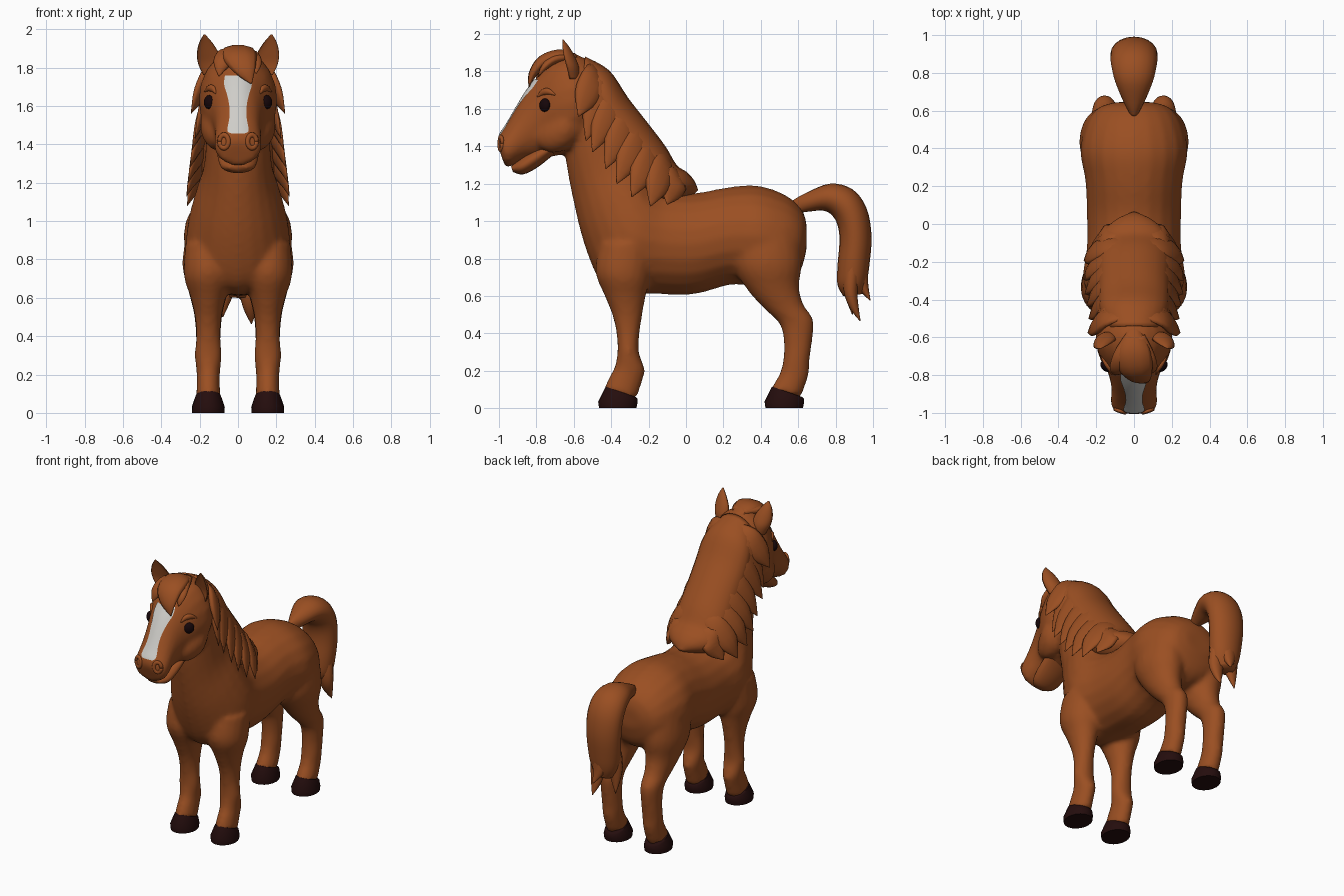
import bpy, bmesh, math
from mathutils import Vector, Matrix
from mathutils.bvhtree import BVHTree

cube = bpy.data.objects.get("Cube")
if cube:
    bpy.data.objects.remove(cube, do_unlink=True)


def material(name, rgb):
    mat = bpy.data.materials.new(name)
    mat.use_nodes = True
    mat.diffuse_color = (*rgb, 1)
    mat.node_tree.nodes["Principled BSDF"].inputs["Base Color"].default_value = (*rgb, 1)
    return mat


BROWN = material("chestnut brown", (.325, .078, .016))
DARK = material("dark hoof", (.018, .004, .004))
BLACK = material("eye black", (.008, .002, .003))
WHITE = material("blaze white", (.62, .61, .58))


def spline(rows, steps=4):
    """Smooth curve through rows of numbers."""
    pad = [rows[0], *rows, rows[-1]]
    out = []
    for four in zip(pad, pad[1:], pad[2:], pad[3:]):
        for k in range(steps):
            t = k / steps
            out.append([q + .5 * t * (r - p + t * (2*p - 5*q + 4*r - s + t * (3*(q - r) + s - p)))
                        for p, q, r, s in zip(*four)])
    return out + [list(rows[-1])]


def loft(bm, rings, sides=20, hollow=1):
    """Skin elliptical rings given as centre, side axis, depth axis."""
    loops = []
    for c, u, v in rings:
        loop = []
        for k in range(sides):
            a = math.tau * k / sides
            depth = math.sin(a)
            loop.append(bm.verts.new(c + u * math.cos(a) + v * (depth if depth > 0 else depth * hollow)))
        loops.append(loop)
    for a, b in zip(loops, loops[1:]):
        for k in range(sides):
            j = (k + 1) % sides
            bm.faces.new((a[k], a[j], b[j], b[k]))
    bm.faces.new(loops[0])
    bm.faces.new(loops[-1])
    bmesh.ops.recalc_face_normals(bm, faces=bm.faces)


def limb(bm, rows, x=0, steps=4):
    """Skin rows of y, z of one edge, y, z of the other edge, half width."""
    rings = []
    for y1, z1, y2, z2, w in spline(rows, steps):
        a, b = Vector((x, y1, z1)), Vector((x, y2, z2))
        rings.append(((a + b) / 2, Vector((max(w, .003), 0, 0)), (a - b) / 2))
    loft(bm, rings)


def lock(bm, rows, across, thick=.35):
    """Flat tapering strand through rows of x, y, z, half width."""
    pts = spline(rows)
    rings = []
    for k, p in enumerate(pts):
        before, after = pts[max(k - 1, 0)], pts[min(k + 1, len(pts) - 1)]
        along = (Vector(after[:3]) - Vector(before[:3])).normalized()
        normal = along.cross(Vector(across)).normalized()
        w = max(p[3], .003)
        rings.append((Vector(p[:3]), normal.cross(along) * w, normal * w * thick))
    loft(bm, rings, 10)


def finish(bm, name, mat, mirror=False):
    mesh = bpy.data.meshes.new(name)
    for f in bm.faces:
        f.smooth = True
    bm.to_mesh(mesh)
    bm.free()
    mesh.materials.append(mat)
    obj = bpy.data.objects.new(name, mesh)
    bpy.context.collection.objects.link(obj)
    if mirror:
        obj.modifiers.new("mirror", "MIRROR").use_mirror_merge = False
    return obj


# Body: torso with neck, head, cheeks and four legs, fused into one skin
torso = [(.645, .98, .645, .85, .1), (.62, 1.06, .61, .73, .19), (.53, 1.14, .54, .67, .25),
         (.38, 1.19, .4, .65, .285), (.22, 1.18, .24, .66, .258), (.05, 1.15, .05, .61, .25),
         (-.1, 1.16, -.15, .61, .25), (-.17, 1.2, -.35, .62, .27), (-.2, 1.27, -.46, .68, .258),
         (-.22, 1.33, -.545, .88, .225), (-.26, 1.42, -.605, 1.12, .18), (-.34, 1.55, -.645, 1.35, .165),
         (-.43, 1.7, -.64, 1.5, .16)]
head = [(-.45, 1.78, -.5, 1.5, .1), (-.5, 1.85, -.53, 1.43, .17), (-.6, 1.89, -.6, 1.375, .205),
        (-.7, 1.87, -.68, 1.35, .185), (-.785, 1.785, -.75, 1.34, .147), (-.855, 1.695, -.79, 1.335, .128),
        (-.915, 1.595, -.84, 1.33, .12), (-.968, 1.505, -.885, 1.318, .124), (-1.002, 1.455, -.93, 1.295, .12),
        (-1.008, 1.41, -.965, 1.285, .085)]
cheek = [(-.54, 1.6, -.55, 1.44, .06), (-.64, 1.62, -.64, 1.38, .1),
         (-.74, 1.55, -.72, 1.365, .075), (-.8, 1.48, -.78, 1.39, .035)]
front_leg = [(-.46, .88, -.16, .88, .12), (-.485, .73, -.19, .7, .127), (-.435, .6, -.215, .6, .092),
             (-.395, .5, -.233, .5, .07), (-.372, .4, -.248, .4, .064), (-.367, .3, -.252, .3, .071),
             (-.382, .22, -.22, .21, .062), (-.412, .165, -.228, .16, .06), (-.44, .1, -.265, .05, .064)]
hind_leg = [(.26, .97, .6, .97, .11), (.25, .77, .62, .78, .135), (.33, .63, .605, .65, .105),
            (.42, .53, .63, .55, .08), (.5, .45, .682, .47, .068), (.523, .35, .674, .35, .063),
            (.518, .25, .66, .25, .063), (.498, .18, .654, .17, .06), (.45, .1, .615, .06, .064)]
bm = bmesh.new()
limb(bm, torso)
limb(bm, head)
for side in (-1, 1):
    limb(bm, cheek, side * .098)
    limb(bm, front_leg, side * .155)
    limb(bm, hind_leg, side * .155)
body = finish(bm, "body", BROWN)
remesh = body.modifiers.new("fuse", "REMESH")
remesh.mode = "VOXEL"
remesh.voxel_size = .016
remesh.use_smooth_shade = True
soften = body.modifiers.new("soften", "SMOOTH")
soften.iterations = 6
bpy.context.view_layer.update()
skin = BVHTree.FromObject(body, bpy.context.evaluated_depsgraph_get())


def from_side(y, z):
    return skin.ray_cast(Vector((2, y, z)), Vector((-1, 0, 0)))[:2]


def from_front(x, z):
    return skin.ray_cast(Vector((x, -2, z)), Vector((0, 1, 0)))[:2]


# Hooves
for name, toe in (("front_hooves", -.47), ("hind_hooves", .42)):
    bm = bmesh.new()
    limb(bm, [(toe + .04, .115, toe + .2, .06, .066), (toe + .035, .105, toe + .21, .05, .07),
              (toe, .035, toe + .21, .025, .086), (toe + .005, 0, toe + .205, 0, .084)], .155, 1)
    hoof = finish(bm, name, DARK, True)
    bpy.ops.object.select_all(action="DESELECT")
    hoof.select_set(True)
    bpy.context.view_layer.objects.active = hoof
    bpy.ops.object.shade_smooth_by_angle(angle=math.radians(50))

# Lower lip and chin
bm = bmesh.new()
limb(bm, [(-.74, 1.42, -.69, 1.37, .11), (-.84, 1.37, -.79, 1.29, .105),
          (-.9, 1.325, -.87, 1.25, .088), (-.935, 1.292, -.925, 1.262, .045)])
finish(bm, "lower_lip", BROWN)

# Eyes, turned partly forward
bm = bmesh.new()
spot, normal = from_side(-.755, 1.62)
gaze = (normal + Vector((0, -.4, 0))).normalized()
turn = gaze.to_track_quat("Z", "Y").to_matrix().to_4x4()
bmesh.ops.create_uvsphere(bm, u_segments=20, v_segments=12, radius=1,
                          matrix=Matrix.Translation(spot) @ turn @ Matrix.Diagonal((.034, .036, .022, 1)))
finish(bm, "eyes", BLACK, True)

# Brows
bm = bmesh.new()
brow = [(*from_side(y, z)[0], w) for y, z, w in
        ((-.795, 1.665, .004), (-.765, 1.688, .017), (-.735, 1.692, .017), (-.7, 1.675, .004))]
lock(bm, brow, (0, 0, 1), .8)
finish(bm, "brows", BROWN, True)

# Nostrils: raised oval rims
bm = bmesh.new()
spot, normal = from_front(.075, 1.415)
frame = Matrix.Translation(spot - normal * .005) @ normal.to_track_quat("Z", "Y").to_matrix().to_4x4()
rim = []
for k in range(17):
    a = math.tau * k / 16
    out = Vector((.024 * math.cos(a), .034 * math.sin(a), 0))
    rim.append((frame @ out, frame.to_3x3() @ out.normalized() * .014, frame.to_3x3() @ Vector((0, 0, .01))))
loft(bm, rim, 8)
finish(bm, "nostrils", BROWN, True)

# Blaze: thin plate hugging the face
bm = bmesh.new()
grid = []
for z, w in spline([(1.455, .035), (1.47, .054), (1.54, .043), (1.6, .044), (1.66, .056), (1.71, .07), (1.755, .066)]):
    row = []
    for k in range(-4, 5):
        spot, normal = from_front(w * k / 4, z)
        row.append(bm.verts.new(spot + normal * .005))
    grid.append(row)
for a, b in zip(grid, grid[1:]):
    for k in range(8):
        bm.faces.new((a[k], a[k + 1], b[k + 1], b[k]))
finish(bm, "blaze", WHITE)

# Ears: leaf shapes hollowed at the front
bm = bmesh.new()
rings = []
for x, y, z, w, d in spline([(.14, -.61, 1.76, .04, .035), (.15, -.62, 1.82, .057, .045),
                             (.157, -.635, 1.875, .056, .04), (.168, -.65, 1.93, .034, .025),
                             (.175, -.66, 1.972, .004, .003)]):
    rings.append((Vector((x, y, z)), Vector((w, -w * .3, 0)), Vector((w * .2, d, 0))))
loft(bm, rings, hollow=-.35)
finish(bm, "ears", BROWN, True)

# Mane: draped shell with layered locks down both sides
bm = bmesh.new()
limb(bm, [(-.54, 1.88, -.56, 1.64, .14), (-.41, 1.805, -.5, 1.55, .18), (-.31, 1.66, -.46, 1.45, .188),
          (-.205, 1.525, -.4, 1.33, .19), (-.11, 1.4, -.33, 1.22, .195), (-.05, 1.3, -.24, 1.13, .2),
          (.005, 1.262, -.13, 1.09, .175), (.045, 1.215, -.04, 1.11, .11), (.065, 1.165, .04, 1.14, .02)])
finish(bm, "mane", BROWN)
bm = bmesh.new()
for ry, rz, tx, ty, tz in [(-.47, 1.82, .245, -.575, 1.56), (-.42, 1.79, .225, -.535, 1.43),
                           (-.36, 1.71, .24, -.5, 1.37), (-.29, 1.61, .25, -.43, 1.28),
                           (-.22, 1.52, .26, -.37, 1.2), (-.16, 1.43, .268, -.29, 1.13),
                           (-.1, 1.36, .265, -.19, 1.08), (-.05, 1.27, .22, -.1, 1.09)]:
    path = [(x, ry + (ty - ry) * f, rz + (tz - rz) * f, w) for x, f, w in
            ((.02, .04, .04), (.135, .2, .075), (tx - .045, .6, .07), (tx, 1, .003))]
    lock(bm, path, (0, .55, -.83))
finish(bm, "mane_locks", BROWN, True)

# Forelock
bm = bmesh.new()
lock(bm, [(0, -.55, 1.86, .03), (0, -.66, 1.885, .085), (.01, -.76, 1.855, .09),
          (.04, -.82, 1.785, .055), (.07, -.84, 1.715, .003)], (1, 0, 0), .4)
lock(bm, [(-.01, -.6, 1.88, .04), (-.05, -.7, 1.87, .06), (-.085, -.77, 1.82, .045),
          (-.1, -.8, 1.755, .003)], (1, 0, 0), .5)
lock(bm, [(.02, -.6, 1.88, .04), (.06, -.7, 1.865, .05), (.09, -.76, 1.82, .035),
          (.095, -.79, 1.77, .003)], (1, 0, 0), .5)
finish(bm, "forelock", BROWN)

# Tail with split tips
bm = bmesh.new()
limb(bm, [(.57, 1.11, .59, 1.04, .02), (.64, 1.15, .65, 1.05, .055), (.77, 1.2, .74, 1.055, .1),
          (.89, 1.17, .79, 1.02, .12), (.965, 1.07, .815, .96, .125), (.992, .92, .82, .88, .122),
          (.98, .76, .81, .76, .112), (.965, .67, .81, .66, .095), (.945, .61, .84, .6, .06)])
for path in ([(.04, .89, .76, .07), (.06, .88, .63, .055), (.065, .9, .54, .035), (.07, .932, .465, .003)],
             [(-.04, .87, .76, .07), (-.065, .87, .64, .05), (-.08, .89, .5, .003)],
             [(.01, .93, .76, .06), (.01, .945, .66, .045), (.03, .985, .575, .003)]):
    lock(bm, path, (1, 0, 0), .7)
finish(bm, "tail", BROWN)
